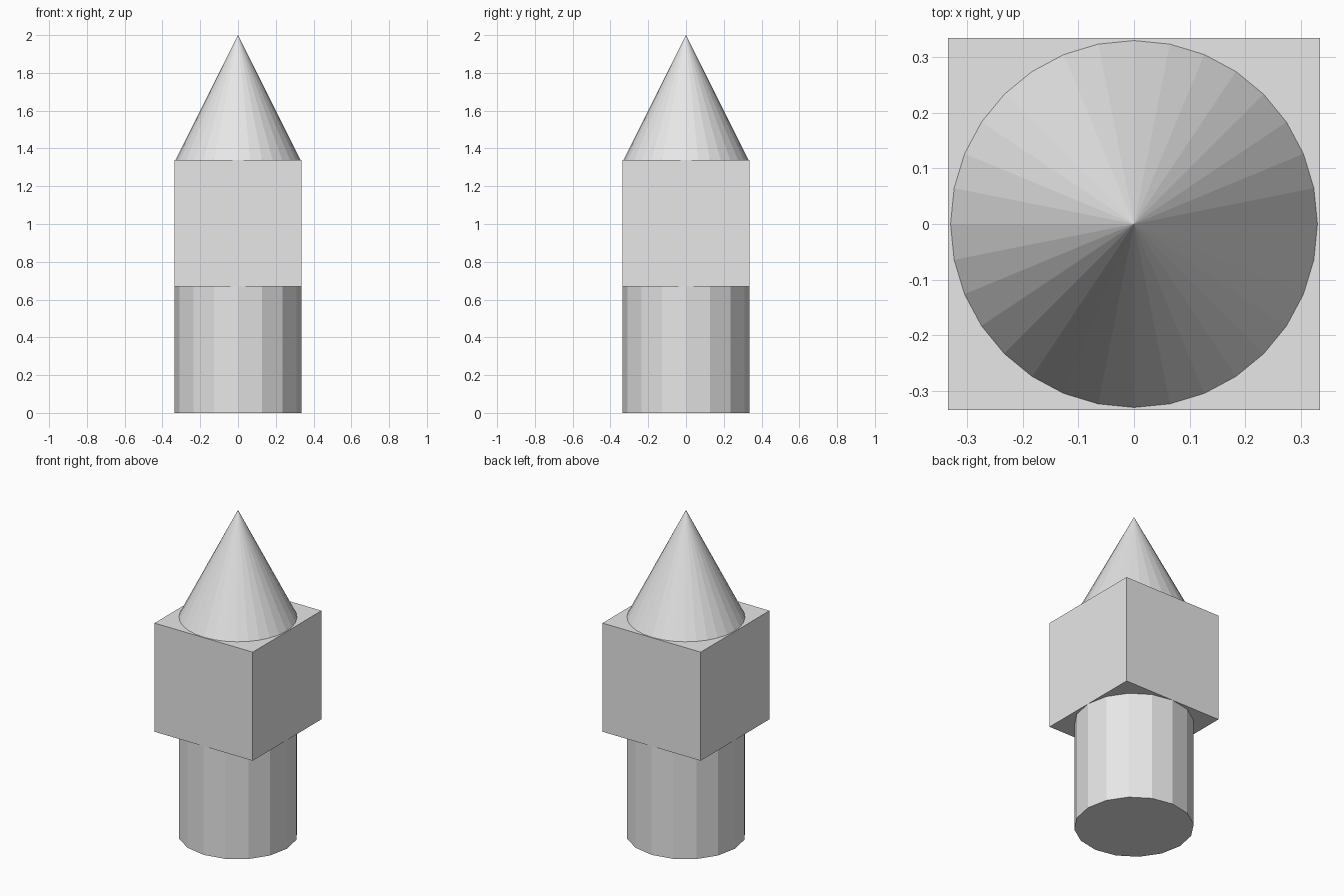
import bpy

# Remove the default cube
default = bpy.data.objects.get("Cube")
if default:
    bpy.data.objects.remove(default, do_unlink=True)

SIZE = 0.67        # width and height of the block and the post
TIP_RADIUS = 0.33
HEIGHT = 2.0

# Single plain grey
grey = bpy.data.materials.new("light_grey")
grey.use_nodes = True
colour = (0.8, 0.8, 0.8, 1)
grey.diffuse_color = colour
for node in grey.node_tree.nodes:
    if node.type == 'BSDF_PRINCIPLED':
        node.inputs["Base Color"].default_value = colour


def finish(name):
    """Name the new primitive and give it the flat grey material."""
    part = bpy.context.object
    part.name = part.data.name = name
    part.data.materials.append(grey)
    bpy.ops.object.shade_flat()


# Lower post: faceted cylinder
bpy.ops.mesh.primitive_cylinder_add(vertices=16, radius=SIZE / 2, depth=SIZE,
                                    location=(0, 0, SIZE / 2))
finish("lower_post")

# Middle block: cube
bpy.ops.mesh.primitive_cube_add(size=SIZE, location=(0, 0, SIZE * 1.5))
finish("middle_block")

# Pointed tip: faceted cone
tip_height = HEIGHT - 2 * SIZE
bpy.ops.mesh.primitive_cone_add(vertices=32, radius1=TIP_RADIUS, radius2=0,
                                depth=tip_height,
                                location=(0, 0, HEIGHT - tip_height / 2))
finish("pointed_tip")
